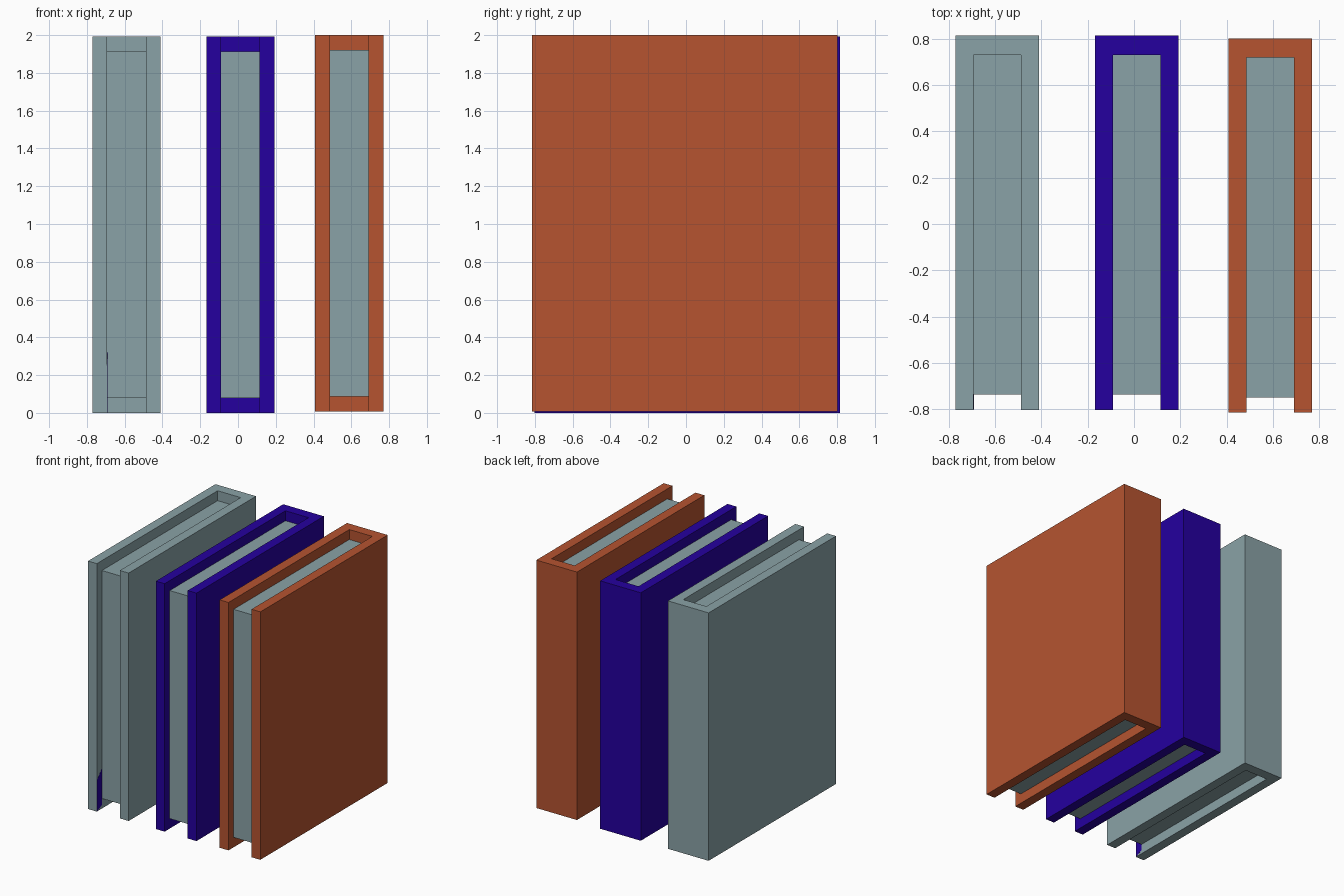
import bpy

if "Cube" in bpy.data.objects:
    bpy.data.objects.remove(bpy.data.objects["Cube"])

def material(name, rgb):
    m = bpy.data.materials.new(name)
    m.diffuse_color = (*rgb, 1.0)
    m.use_nodes = True
    m.node_tree.nodes["Principled BSDF"].inputs["Base Color"].default_value = m.diffuse_color
    return m

GREY = material("grey_green", (0.255, 0.362, 0.385))
PURPLE = material("deep_purple", (0.018, 0.0, 0.345))
RUST = material("rust_orange", (0.466, 0.088, 0.03))

def prism(name, points, lo, hi, mat, axis="z"):
    """Extrude a counter-clockwise profile along z (points x,y) or x (points y,z)."""
    n = len(points)
    place = (lambda p, h: (p[0], p[1], h)) if axis == "z" else (lambda p, h: (h, p[0], p[1]))
    verts = [place(p, h) for h in (lo, hi) for p in points]
    faces = [tuple(reversed(range(n))), tuple(range(n, 2 * n))]
    faces += [(i, (i + 1) % n, n + (i + 1) % n, n + i) for i in range(n)]
    mesh = bpy.data.meshes.new(name)
    mesh.from_pydata(verts, [], faces)
    mesh.materials.append(mat)
    obj = bpy.data.objects.new(name, mesh)
    bpy.context.collection.objects.link(obj)
    return obj

WIDTH, DEPTH, HEIGHT = 0.361, 1.617, 1.992
WALL, SPINE, LIP, INSET = 0.078, 0.083, 0.065, 0.080

def book(label, x0, y0, z0, mat):
    x1, y1, z1 = x0 + WIDTH, y0 + DEPTH, z0 + HEIGHT
    xi0, xi1, yi = x0 + WALL, x1 - WALL, y1 - SPINE
    # U-shaped cover: two boards joined by the spine at the back
    prism(label + "_cover", [(x0, y0), (xi0, y0), (xi0, yi), (xi1, yi),
                             (xi1, y0), (x1, y0), (x1, y1), (x0, y1)], z0, z1, mat)
    # Page block, set in from the cover's edges
    prism(label + "_pages", [(xi0, y0 + LIP), (xi1, y0 + LIP), (xi1, yi), (xi0, yi)],
          z0 + INSET, z1 - INSET, GREY)

book("left_book", -0.771, -0.803, 0.0, GREY)
book("middle_book", -0.168, -0.803, 0.0, PURPLE)
book("right_book", 0.408, -0.815, 0.008, RUST)

# Small purple patch on the inside of the left book's outer board
prism("cover_patch", [(-0.802, 0.001), (-0.738, 0.03), (-0.738, 0.32), (-0.802, 0.25)],
      -0.694, -0.692, PURPLE, axis="x")
